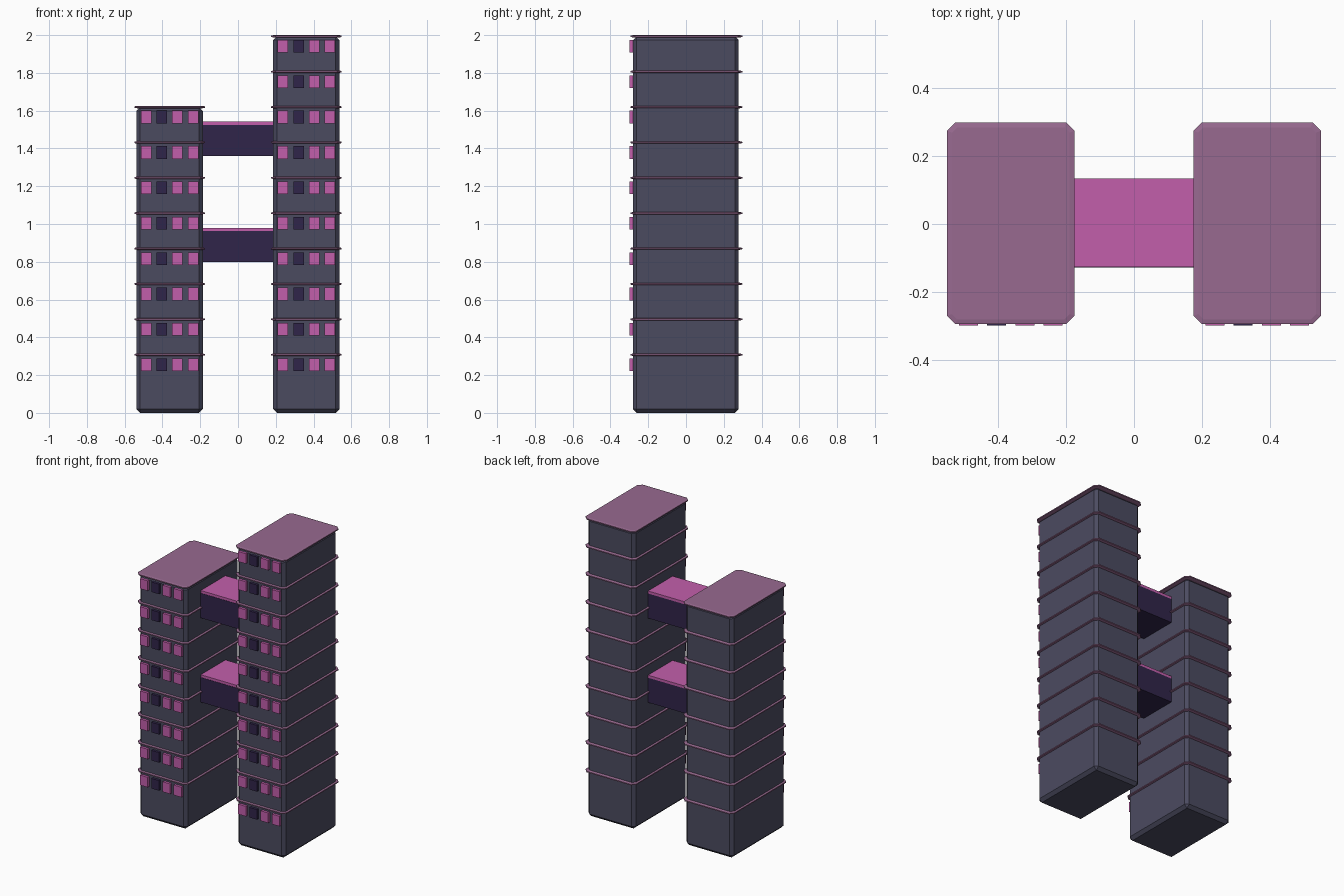
import bpy
import bmesh
from mathutils import Matrix, Vector

cube = bpy.data.objects.get("Cube")
if cube:
    bpy.data.objects.remove(cube, do_unlink=True)


def material(name, rgb):
    mat = bpy.data.materials.new(name)
    mat.use_nodes = True
    color = (*rgb, 1.0)
    mat.diffuse_color = color
    mat.node_tree.nodes["Principled BSDF"].inputs["Base Color"].default_value = color
    return mat


WALL = material("slate wall", (0.071, 0.07, 0.118))
LEDGE = material("dusty mauve", (0.314, 0.144, 0.28))
PINK = material("pink", (0.54, 0.114, 0.41))
DARK = material("dark violet", (0.03, 0.018, 0.068))


def finish(name, bm, mat):
    bmesh.ops.recalc_face_normals(bm, faces=bm.faces)
    mesh = bpy.data.meshes.new(name)
    bm.to_mesh(mesh)
    bm.free()
    mesh.materials.append(mat)
    obj = bpy.data.objects.new(name, mesh)
    bpy.context.collection.objects.link(obj)
    return obj


def box(name, center, size, mat, bevel=0.0):
    bm = bmesh.new()
    place = Matrix.Translation(center) @ Matrix.Diagonal((*size, 1.0))
    bmesh.ops.create_cube(bm, size=1.0, matrix=place)
    if bevel:
        bmesh.ops.bevel(bm, geom=bm.edges[:], offset=bevel, segments=1,
                        affect="EDGES", profile=0.5)
    return finish(name, bm, mat)


def ledge(name, center, size, mat, corner=0.024, rim=0.014, drop=0.003):
    """Thin slab with cut corners and a shallow sloping rim above and below."""
    bm = bmesh.new()
    rings = []
    half_z = size[2] / 2
    for inset, z in ((rim, -half_z), (0, drop - half_z), (0, half_z - drop), (rim, half_z)):
        a, b = size[0] / 2 - inset, size[1] / 2 - inset
        c = corner - inset * 0.6
        outline = [(a, b - c), (a - c, b), (c - a, b), (-a, b - c),
                   (-a, c - b), (c - a, -b), (a - c, -b), (a, c - b)]
        rings.append([bm.verts.new(Vector((x, y, z)) + Vector(center)) for x, y in outline])
    for low, high in zip(rings, rings[1:]):
        for i in range(len(low)):
            j = (i + 1) % len(low)
            bm.faces.new((low[i], low[j], high[j], high[i]))
    bm.faces.new(rings[0])
    bm.faces.new(rings[-1])
    return finish(name, bm, mat)


TOWER_X = 0.362
MID_Y = 0.002
FIRST_LEDGE = 0.308
STEP = 0.1873


def tower(side, x, floors):
    top = FIRST_LEDGE + (floors - 1) * STEP
    # Shaft
    box(f"{side}_tower_body", (x, MID_Y - 0.003, top / 2), (0.351, 0.56, top), WALL, 0.02)
    for floor in range(floors):
        z = FIRST_LEDGE + floor * STEP
        # Floor ledge, the last one being the roof
        name = "roof" if floor == floors - 1 else f"ledge_{floor + 1}"
        ledge(f"{side}_{name}", (x, MID_Y, z), (0.374, 0.592, 0.013), LEDGE)
        # Row of four windows, the second one unlit
        for i in range(4):
            box(f"{side}_window_{floor + 1}_{i + 1}",
                (x + (i - 1.5) * 0.0827, -0.288, z - 0.053),
                (0.056, 0.02, 0.067), DARK if i == 1 else PINK)


tower("right", -TOWER_X, 8)
tower("left", TOWER_X, 10)

# Two covered bridges between the towers
for label, base in (("lower", 0.798), ("upper", 1.36)):
    box(f"{label}_bridge", (0, 0.003, base + 0.0825), (0.39, 0.262, 0.165), DARK)
    box(f"{label}_bridge_roof", (0, 0.004, base + 0.173), (0.39, 0.26, 0.018), PINK)
